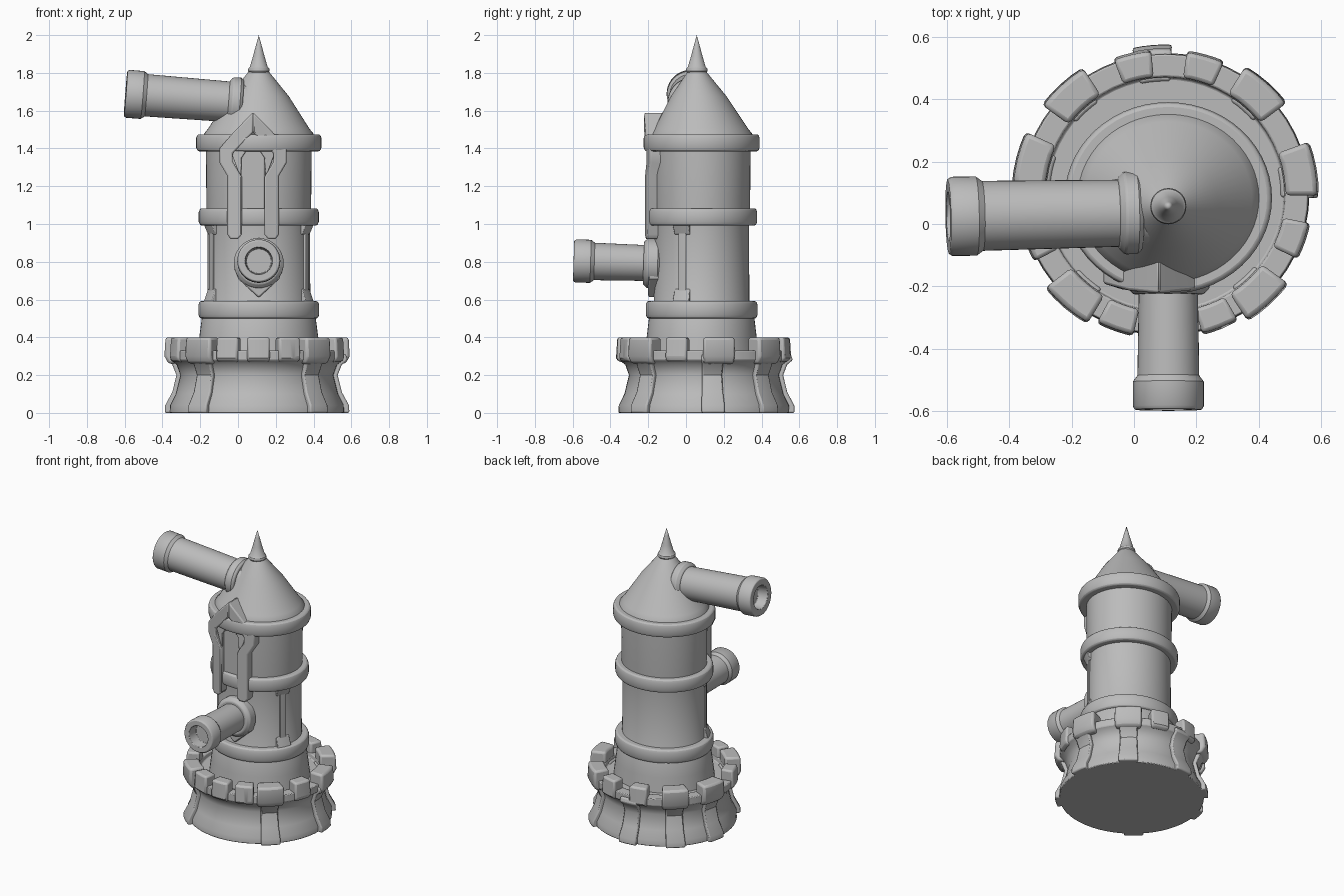
import bpy, bmesh, math
from mathutils import Vector, Matrix

cube = bpy.data.objects.get("Cube")
if cube:
    bpy.data.objects.remove(cube, do_unlink=True)

stone = bpy.data.materials.new("grey_stone")
stone.use_nodes = True
stone.diffuse_color = (0.5, 0.5, 0.5, 1)
stone.node_tree.nodes["Principled BSDF"].inputs["Base Color"].default_value = (0.5, 0.5, 0.5, 1)
parts = []


def finish(name, bm, bevel=0):
    bmesh.ops.remove_doubles(bm, verts=bm.verts, dist=0.0001)
    bmesh.ops.recalc_face_normals(bm, faces=bm.faces)
    mesh = bpy.data.meshes.new(name)
    bm.to_mesh(mesh)
    bm.free()
    mesh.materials.append(stone)
    obj = bpy.data.objects.new(name, mesh)
    bpy.context.collection.objects.link(obj)
    if bevel:
        mod = obj.modifiers.new("Soft edges", 'BEVEL')
        mod.width, mod.segments, mod.limit_method = bevel, 2, 'ANGLE'
        mod.angle_limit = math.radians(40)
    parts.append(obj)
    return obj


def lathe(name, profile, matrix, bevel=0, sides=56):
    """Turn (radius, height) points right round the local z axis."""
    bm = bmesh.new()
    verts = [bm.verts.new((r, 0, z)) for r, z in profile]
    edges = [bm.edges.new(pair) for pair in zip(verts, verts[1:])]
    bmesh.ops.spin(bm, geom=verts + edges, cent=(0, 0, 0), axis=(0, 0, 1),
                   angle=math.tau, steps=sides, use_merge=False)
    bm.transform(matrix)
    return finish(name, bm, bevel)


def sector(name, profile, middle, width, matrix, bevel=0.008, steps=4):
    """Sweep a closed (radius, height) outline through part of a turn."""
    bm = bmesh.new()
    rows = []
    for i in range(steps + 1):
        a = math.radians(middle + width * (i / steps - 0.5))
        rows.append([bm.verts.new((r * math.cos(a), r * math.sin(a), z)) for r, z in profile])
    n = len(profile)
    for low, high in zip(rows, rows[1:]):
        for j in range(n):
            k = (j + 1) % n
            bm.faces.new((low[j], low[k], high[k], high[j]))
    bm.faces.new(rows[0])
    bm.faces.new(rows[-1])
    bm.transform(matrix)
    return finish(name, bm, bevel)


def plate(name, outline, front, back, curve=0.0, middle=0.08, bevel=0.008):
    """Extrude an (x, z) outline along y, bending its sides backwards."""
    bm = bmesh.new()
    face = bm.faces.new([bm.verts.new((x, front, z)) for x, z in outline])
    made = bmesh.ops.extrude_face_region(bm, geom=[face])["geom"]
    moved = [v for v in made if isinstance(v, bmesh.types.BMVert)]
    bmesh.ops.translate(bm, verts=moved, vec=(0, back - front, 0))
    for v in bm.verts:
        v.co.y += curve * (v.co.x - middle) ** 2
    return finish(name, bm, bevel)


def placed(x, y, squash):
    return Matrix.Translation((x, y, 0)) @ Matrix.Diagonal((1, squash, 1, 1))


BASE = placed(0.1, 0.095, 0.98)
TOWER = placed(0.11, 0.083, 0.925)

# Flared base with a sunken walkway
lathe("base", [(0, 0), (0.462, 0), (0.46, 0.04), (0.43, 0.1), (0.405, 0.2), (0.425, 0.255),
               (0.458, 0.28), (0.458, 0.33), (0.385, 0.33), (0.38, 0.3), (0, 0.3)], BASE, 0.005)

# Ribs up the base
rib = [(0.37, 0), (0.49, 0), (0.488, 0.04), (0.45, 0.11), (0.428, 0.2),
       (0.45, 0.255), (0.48, 0.28), (0.47, 0.31), (0.37, 0.31)]
for angle in (95, 48, 133, 6, -47, -131, 168):
    sector("base_rib", rib, angle, 15, BASE)

# Battlements: wide blocks sit over ribs, narrow ones between
for angle in (48, 133, 10, -47, -131, 166):
    sector("wide_merlon", [(0.385, 0.26), (0.47, 0.26), (0.492, 0.3), (0.486, 0.4), (0.385, 0.4)],
           angle, 21, BASE, 0.014)
for angle in (103, 74, -19, -68, -89, -110, -160):
    sector("narrow_merlon", [(0.385, 0.27), (0.46, 0.27), (0.475, 0.29), (0.468, 0.4), (0.385, 0.4)],
           angle, 15, BASE, 0.012)

# Tower shaft and its three bands
lathe("tower_shaft", [(0, 0.28), (0.33, 0.28), (0.315, 0.4), (0.298, 0.53), (0.273, 0.58),
                      (0.271, 1.0), (0.277, 1.06), (0.28, 1.42), (0, 1.42)], TOWER)
for name, radius, low, high in (("lower_band", 0.32, 0.5, 0.592), ("middle_band", 0.318, 0.992, 1.083),
                                ("upper_band", 0.332, 1.385, 1.475)):
    lathe(name, [(0.26, low), (radius - 0.008, low), (radius, low + 0.02), (radius, high - 0.02),
                 (radius - 0.008, high), (0.26, high)], TOWER, 0.008)

# Side strips with flared ends on the lower shaft
for angle in (-24, 204):
    strip = [(0.25, 0.58), (0.28, 0.58), (0.28, 1.0), (0.25, 1.0)]
    sector("side_strip", strip, angle, 10, TOWER, 0.004)
    for z, end in ((0.585, 0.655), (1.0, 0.945)):
        sector("strip_end", [(0.25, z), (0.302, z), (0.278, end), (0.25, end)], angle, 20, TOWER, 0.004)

# Cone roof, leaning slightly forward, and its spike
lean = Matrix.Identity(4)
lean[1][2] = -0.075
lean[1][3] = 0.075 * 1.47
lathe("cone_roof", [(0, 1.44), (0.295, 1.44), (0.29, 1.478), (0.268, 1.505), (0.16, 1.675),
                    (0.055, 1.805), (0, 1.805)], lean @ TOWER)
lathe("roof_spike", [(0, 1.79), (0.045, 1.79), (0.058, 1.81), (0.055, 1.825), (0.047, 1.832),
                     (0.03, 1.89), (0.014, 1.95), (0, 2.0)], Matrix.Translation((0.11, 0.057, 0)), sides=28)


# Cannons, each turned along a line from muzzle to root
def cannon(name, muzzle, root, radius, wall, collar):
    start, end = Vector(muzzle), Vector(root)
    axis = end - start
    turn = Matrix.Translation(start) @ axis.to_track_quat('Z', 'Y').to_matrix().to_4x4()
    length, near, far = axis.length, collar[1], collar[2]
    lathe(name + "_barrel", [(0, 0.07), (wall * 0.92, 0.07), (wall, 0), (radius + 0.008, 0),
                             (radius + 0.015, 0.012), (radius + 0.015, 0.09), (radius, 0.11),
                             (radius - 0.006, length), (0, length)], turn, 0.003, 40)
    lathe(name + "_collar", [(0, near), (collar[0] - 0.02, near), (collar[0], near + 0.02),
                             (collar[0], far - 0.015), (collar[0] - 0.012, far), (0, far)], turn, 0.005, 40)


cannon("upper_cannon", (-0.595, 0.024, 1.69), (0.08, 0.037, 1.637), 0.112, 0.078, (0.132, 0.545, 0.62))
cannon("front_cannon", (0.11, -0.595, 0.805), (0.11, -0.1, 0.79), 0.099, 0.072, (0.132, 0.37, 0.46))

# Pointed backing under the front cannon
plate("cannon_backing", [(0.11, 0.61), (0.22, 0.71), (0.235, 0.8), (0.2, 0.89), (0.11, 0.925),
                         (0.02, 0.89), (-0.015, 0.8), (0, 0.71)], -0.2, -0.11, middle=0.11)

# Arched window frame with long legs, as a symmetric loop
half = [(0, 1.592), (0.1, 1.49), (0.178, 1.4), (0.178, 1.325), (0.137, 1.255), (0.137, 0.945),
        (0.12, 0.92), (0.08, 0.92), (0.06, 0.945), (0.06, 1.25), (0.108, 1.33), (0.108, 1.375), (0, 1.485)]
for side in (1, -1):
    plate("window_frame", [(0.08 + side * x, z) for x, z in half], -0.222, -0.1, 1.0)

# Raised rim and pane inside the arch
rim = [(0, 1.49), (0.115, 1.375), (0.065, 1.24), (0.06, 1.35), (0, 1.44)]
for side in (1, -1):
    plate("window_rim", [(0.08 + side * x, z) for x, z in rim], -0.203, -0.12, 1.0, bevel=0.004)
pane = [(0.062, 1.06), (0.062, 1.37), (0, 1.45), (-0.062, 1.37), (-0.062, 1.06)]
plate("window_pane", [(0.08 + x, z) for x, z in pane], -0.186, -0.12)

# Smooth shading with crisp edges
bpy.ops.object.select_all(action='DESELECT')
for obj in parts:
    obj.select_set(True)
bpy.context.view_layer.objects.active = parts[0]
bpy.ops.object.shade_smooth_by_angle(angle=math.radians(35))
